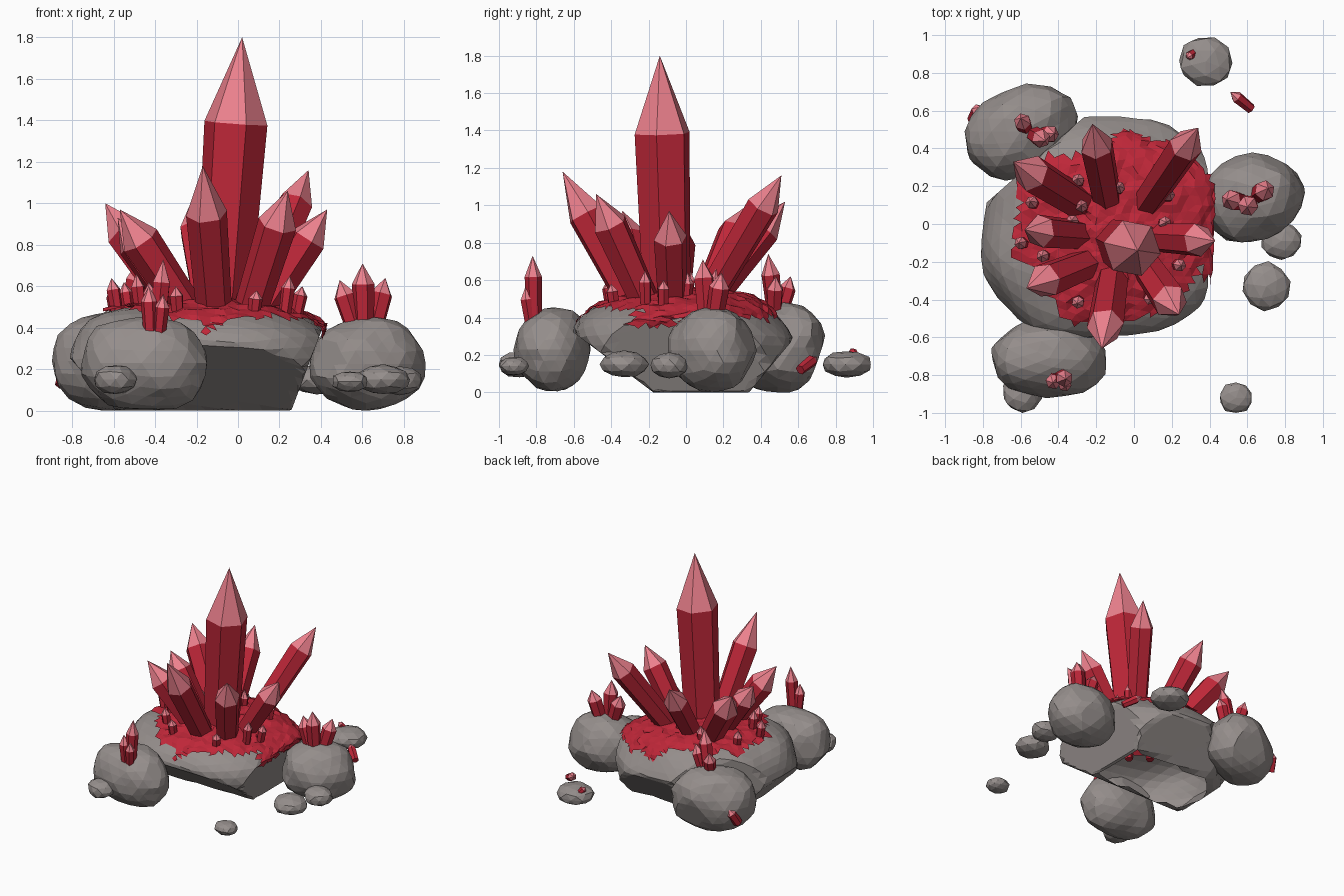
import bpy, bmesh, math, random
from mathutils import Vector, Matrix, noise

if "Cube" in bpy.data.objects:
    bpy.data.objects.remove(bpy.data.objects["Cube"])

random.seed(7)


def material(name, rgb):
    m = bpy.data.materials.new(name)
    m.diffuse_color = (*rgb, 1)
    m.use_nodes = True
    m.node_tree.nodes["Principled BSDF"].inputs["Base Color"].default_value = m.diffuse_color
    return m


STONE = material("stone", (0.30, 0.27, 0.26))
RED = material("crystal_red", (0.52, 0.02, 0.04))
PINK = material("crystal_tip", (0.85, 0.22, 0.27))


def finish(bm, name, mats):
    bmesh.ops.recalc_face_normals(bm, faces=bm.faces)
    me = bpy.data.meshes.new(name)
    bm.to_mesh(me)
    bm.free()
    for m in mats:
        me.materials.append(m)
    ob = bpy.data.objects.new(name, me)
    bpy.context.collection.objects.link(ob)
    return ob


def add_crystal(bm, base, tip, r, point=0.3, spin=0.3):
    """Six-sided shaft widening to a shoulder, then a pointed tip."""
    base, tip = Vector(base), Vector(tip)
    axis = tip - base
    rot = axis.to_track_quat('Z', 'Y')
    rings = []
    for t, rad in ((0, 0.85 * r), (1 - point, r)):
        rings.append([bm.verts.new(base + axis * t + rot @ Vector(
            (rad * math.cos(spin + i * math.pi / 3), rad * math.sin(spin + i * math.pi / 3), 0)))
            for i in range(6)])
    apex = bm.verts.new(tip)
    bm.faces.new(rings[0][::-1])
    for i in range(6):
        j = (i + 1) % 6
        bm.faces.new((rings[0][i], rings[0][j], rings[1][j], rings[1][i]))
        bm.faces.new((rings[1][i], rings[1][j], apex)).material_index = 1


def crystals(name, specs):
    bm = bmesh.new()
    for s in specs:
        add_crystal(bm, *s)
    return finish(bm, name, (RED, PINK))


def stone_mesh(center, radii, sub, power=2.0, planes=(), turn=0, rough=0.07, seed=0):
    """Noisy super-ellipsoid with flat facets pressed in by planes."""
    bm = bmesh.new()
    bmesh.ops.create_icosphere(bm, subdivisions=sub, radius=1)
    spin = Matrix.Rotation(math.radians(turn), 3, 'Z')
    for v in bm.verts:
        d = v.co.normalized()
        k = sum(abs(c) ** power for c in d) ** (-1 / power)
        k *= 1 + rough * noise.noise(d * 1.8 + Vector((seed * 3.7, seed, 5)))
        p = spin @ Vector([c * k * r for c, r in zip(d, radii)]) + Vector(center)
        for _ in range(3):
            for n, dist in planes:
                over = p.dot(Vector(n)) - dist
                if over > 0:
                    p -= Vector(n) * over
        p.z = max(p.z, 0)
        v.co = p
    return bm


# Main rock: undercut all round, corners chipped, open underneath
CUTS = [((0, -0.6, -0.8), 0.105), ((0.935, 0, -0.353), 0.24),
        ((0, 0.77, -0.64), 0.26), ((0.6, 0.8, 0), 0.53),
        ((-0.66, 0.75, 0), 0.60), ((-0.75, -0.66, 0), 0.80),
        ((-0.75, 0, -0.66), 0.44), ((-0.5, 0.5, -0.707), 0.39)]
SLAB = dict(center=(-0.17, -0.02, 0.2), radii=(0.635, 0.59, 0.34), power=2.6, planes=CUTS, seed=2)
bm = stone_mesh(sub=4, **SLAB)
bmesh.ops.delete(bm, geom=[f for f in bm.faces if max(v.co.z for v in f.verts) < 0.004],
                 context='FACES')
finish(bm, "main_rock", [STONE])

# Red crust: jagged skin on the rock's top
bm = stone_mesh(sub=5, **SLAB)
drop = []
for f in bm.faces:
    c = f.calc_center_median()
    reach = math.hypot((c.x + 0.10) / 0.54, (c.y + 0.045) / 0.53)
    ragged = 0.97 + 0.2 * noise.noise(c * 6) + random.uniform(-0.03, 0.03)
    if c.z < 0.34 or reach > ragged:
        drop.append(f)
bmesh.ops.delete(bm, geom=drop, context='FACES')
for v in bm.verts:
    v.co += Vector((random.uniform(-.008, .008), random.uniform(-.008, .008),
                    0.003 + random.uniform(0, 0.022)))
    v.co.x += 0.05 * max(0, v.co.x)
finish(bm, "red_crust", [RED])

# Main crystal
crystals("main_crystal", [((-0.08, -0.10, 0.42), (0.02, -0.14, 1.8), 0.155, 0.3, 0.71)])

# Ring of leaning crystals
crystals("leaning_crystals", [
    ((0.04, 0.07, 0.42), (0.34, 0.51, 1.16), 0.09, 0.22),
    ((-0.13, 0.07, 0.42), (-0.22, 0.53, 1.02), 0.09, 0.25),
    ((-0.11, -0.25, 0.42), (-0.17, -0.66, 1.18), 0.10, 0.3),
    ((0.04, -0.19, 0.42), (0.24, -0.48, 1.06), 0.095, 0.25),
    ((0.08, -0.07, 0.42), (0.43, -0.09, 0.97), 0.09, 0.26),
    ((-0.24, 0.08, 0.42), (-0.64, 0.33, 1.00), 0.1, 0.25),
    ((-0.24, -0.06, 0.42), (-0.58, -0.03, 0.93), 0.09, 0.25),
    ((-0.20, -0.19, 0.42), (-0.57, -0.34, 0.97), 0.095, 0.27),
])

# Tiny crystals sprouting from the crust: x, y, tip height
TINY = [(-0.61, -0.1, .64), (-0.49, -0.17, .66), (-0.43, -0.32, .62), (-0.28, 0.1, .69),
        (-0.33, 0.02, .66), (-0.30, 0.24, .64), (-0.08, 0.2, .66), (0.19, 0.16, .66),
        (0.17, 0.01, .64), (0.25, -0.22, .65), (-0.08, -0.32, .6), (0.09, -0.4, .58),
        (0.31, -0.12, .6), (-0.55, 0.12, .62), (-0.3, -0.42, .6)]
crystals("tiny_crystals", [
    ((x * 0.93 - 0.01, y * 0.93 - 0.01, 0.44), (x, y, z), 0.034, 0.28, random.random())
    for x, y, z in TINY])

# Boulders and pebbles: name, centre, radii, turn, subdivisions
STONES = [
    ("right_boulder", (0.62, 0.14, 0.225), (0.28, 0.23, 0.225), 20, 3),
    ("front_boulder", (-0.45, -0.71, 0.23), (0.315, 0.20, 0.225), -4, 3),
    ("back_boulder", (-0.60, 0.49, 0.24), (0.315, 0.23, 0.24), 28, 3),
    ("pebble_back", (0.38, 0.86, 0.15), (0.145, 0.135, 0.07), -20, 2),
    ("pebble_right", (0.78, -0.09, 0.145), (0.11, 0.10, 0.068), 0, 2),
    ("pebble_front_right", (0.70, -0.33, 0.15), (0.125, 0.13, 0.072), 30, 2),
    ("pebble_front", (0.54, -0.92, 0.14), (0.09, 0.08, 0.05), 0, 2),
    ("pebble_front_left", (-0.59, -0.89, 0.15), (0.105, 0.11, 0.07), 0, 2),
]
for i, (name, c, r, turn, sub) in enumerate(STONES):
    planes = []
    for _ in range(5):      # random chipped facets
        n = Vector((random.uniform(-1, 1), random.uniform(-1, 1), random.uniform(-.4, .5))).normalized()
        planes.append((n, n.dot(Vector(c)) + 0.95 * Vector([a * b for a, b in zip(n, r)]).length))
    finish(stone_mesh(c, r, sub, 2.15, planes, turn, 0.1, i + 4), name, [STONE])

# Small crystals growing on the boulders
crystals("right_boulder_crystals", [
    ((0.57, 0.12, 0.38), (0.49, 0.13, 0.63), 0.055),
    ((0.61, 0.11, 0.38), (0.60, 0.09, 0.71), 0.055),
    ((0.65, 0.15, 0.38), (0.71, 0.19, 0.64), 0.055),
])
crystals("front_boulder_crystals", [
    ((-0.39, -0.81, 0.36), (-0.36, -0.82, 0.73), 0.046),
    ((-0.42, -0.82, 0.36), (-0.43, -0.84, 0.60), 0.042),
    ((-0.38, -0.83, 0.36), (-0.36, -0.86, 0.56), 0.036),
])
crystals("back_boulder_crystals", [
    ((-0.54, 0.48, 0.38), (-0.47, 0.44, 0.74), 0.05),
    ((-0.57, 0.50, 0.40), (-0.60, 0.56, 0.62), 0.046),
    ((-0.49, 0.47, 0.40), (-0.42, 0.48, 0.62), 0.046),
    ((-0.85, 0.55, 0.12), (-0.81, 0.62, 0.25), 0.04),
])

# Loose shards by the back pebble
crystals("loose_shards", [
    ((0.62, 0.61, 0.12), (0.51, 0.70, 0.19), 0.032),
    ((0.32, 0.91, 0.18), (0.28, 0.88, 0.235), 0.024),
])
